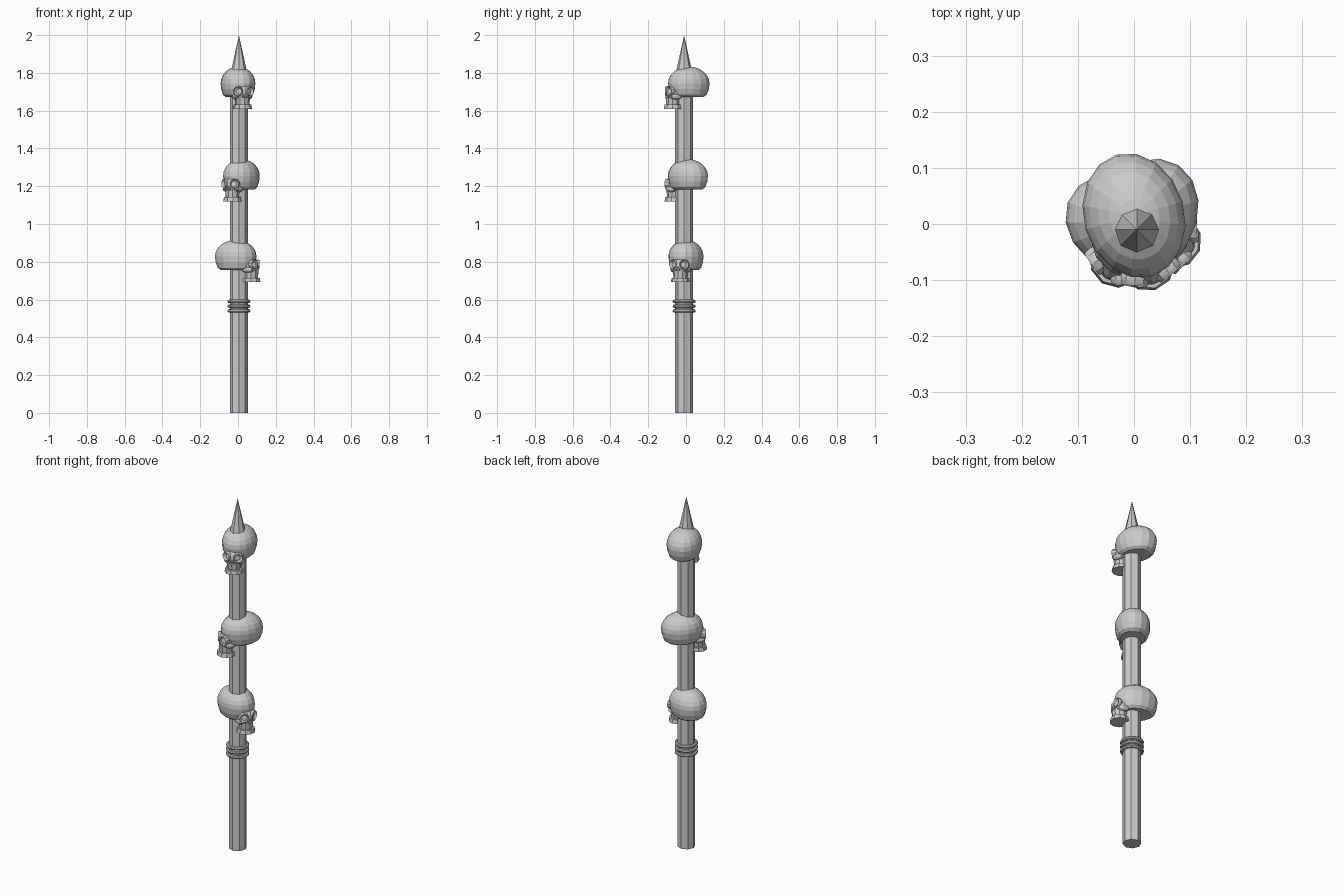
import bpy, bmesh, math
from mathutils import Matrix, Vector

cube = bpy.data.objects.get("Cube")
if cube:
    bpy.data.objects.remove(cube)

bone = bpy.data.materials.new("plain_grey")
bone.use_nodes = True
bone.diffuse_color = (0.6, 0.6, 0.6, 1)
bone.node_tree.nodes["Principled BSDF"].inputs["Base Color"].default_value = (0.6, 0.6, 0.6, 1)

AXIS = Vector((0.005, -0.01, 0))


def finish(name, bm, matrix):
    bmesh.ops.recalc_face_normals(bm, faces=bm.faces)
    mesh = bpy.data.meshes.new(name)
    bm.to_mesh(mesh)
    bm.free()
    mesh.materials.append(bone)
    obj = bpy.data.objects.new(name, mesh)
    obj.matrix_world = matrix
    bpy.context.collection.objects.link(obj)
    return obj


def cone(name, r1, r2, z1, z2, sides, matrix):
    bm = bmesh.new()
    bmesh.ops.create_cone(bm, cap_ends=True, segments=sides, radius1=r1, radius2=r2, depth=z2 - z1,
                          matrix=Matrix.Translation((0, 0, (z1 + z2) / 2)))
    return finish(name, bm, matrix)


def ball(name, size, matrix, segments, rings, reshape=None):
    bm = bmesh.new()
    bmesh.ops.create_uvsphere(bm, u_segments=segments, v_segments=rings, radius=1)
    for v in bm.verts:
        if reshape:
            reshape(v.co)
        v.co = Vector(a * b for a, b in zip(v.co, size))
    bmesh.ops.remove_doubles(bm, verts=bm.verts, dist=0.0001)
    return finish(name, bm, matrix)


def flatten_base(co):
    # the underside of the cranium is squashed to a flat floor
    if co.z < 0:
        co.z = max(co.z / 0.6, -1) * 0.82


def dent(co):
    # the outer cap is pushed inward to form a hollow socket
    if co.z > 0.5:
        co.z = 1 - co.z


def skull(label, centre, yaw):
    base = Matrix.Translation(centre) @ Matrix.Rotation(math.radians(yaw), 4, 'Z')
    ball(label + "_cranium", (0.09, 0.113, 0.088), base, 16, 12, flatten_base)
    # face mass below the brow
    ball(label + "_face", (0.05, 0.044, 0.046),
         base @ Matrix.Translation((0, -0.082, -0.05)), 12, 8)
    # hollow eye sockets, turned slightly outward
    for side, name in ((-1, "right"), (1, "left")):
        turn = Matrix.Rotation(math.radians(22 * side), 4, 'Z') @ Matrix.Rotation(math.pi / 2, 4, 'X')
        place = Matrix.Translation((0.029 * side, -0.108, -0.042))
        ball(f"{label}_{name}_eye_socket", (0.027, 0.027, 0.026), base @ place @ turn, 10, 12, dent)
        # cheekbone
        ball(f"{label}_{name}_cheekbone", (0.018, 0.036, 0.016),
             base @ Matrix.Translation((0.036 * side, -0.082, -0.07)), 8, 6)
    # nose cavity
    ball(label + "_nose", (0.011, 0.016, 0.016),
         base @ Matrix.Translation((0, -0.118, -0.07)) @ Matrix.Rotation(math.pi / 2, 4, 'X'), 6, 12, dent)
    # upper teeth and broad lower jaw
    jaw = base @ Matrix.Translation((0, -0.088, 0))
    cone(label + "_teeth", 0.036, 0.04, -0.115, -0.075, 10, jaw)
    cone(label + "_jaw", 0.05, 0.046, -0.135, -0.113, 10, jaw)


# octagonal shaft and pointed tip
pole = Matrix.Translation(AXIS)
cone("shaft", 0.047, 0.047, 0, 1.785, 8, pole)
cone("spike", 0.047, 0, 1.785, 2.0, 8, pole)

# binding rings round the shaft
for i in range(3):
    bm = bmesh.new()
    start = Matrix.Translation((0.052, 0, 0)) @ Matrix.Rotation(math.pi / 2, 4, 'X')
    bmesh.ops.create_circle(bm, segments=8, radius=0.009, matrix=start)
    bmesh.ops.spin(bm, geom=bm.verts[:] + bm.edges[:], cent=(0, 0, 0), axis=(0, 0, 1),
                   angle=math.tau, steps=16, use_merge=True)
    bmesh.ops.remove_doubles(bm, verts=bm.verts, dist=0.0001)
    finish(f"binding_ring_{i + 1}", bm, Matrix.Translation(AXIS + Vector((0, 0, 0.54 + 0.025 * i))))

# three skulls threaded on the shaft
skull("lower_skull", (-0.012, 0, 0.828), 70)
skull("middle_skull", (0.018, 0.01, 1.255), -33)
skull("upper_skull", (0, 0.015, 1.745), 16)
